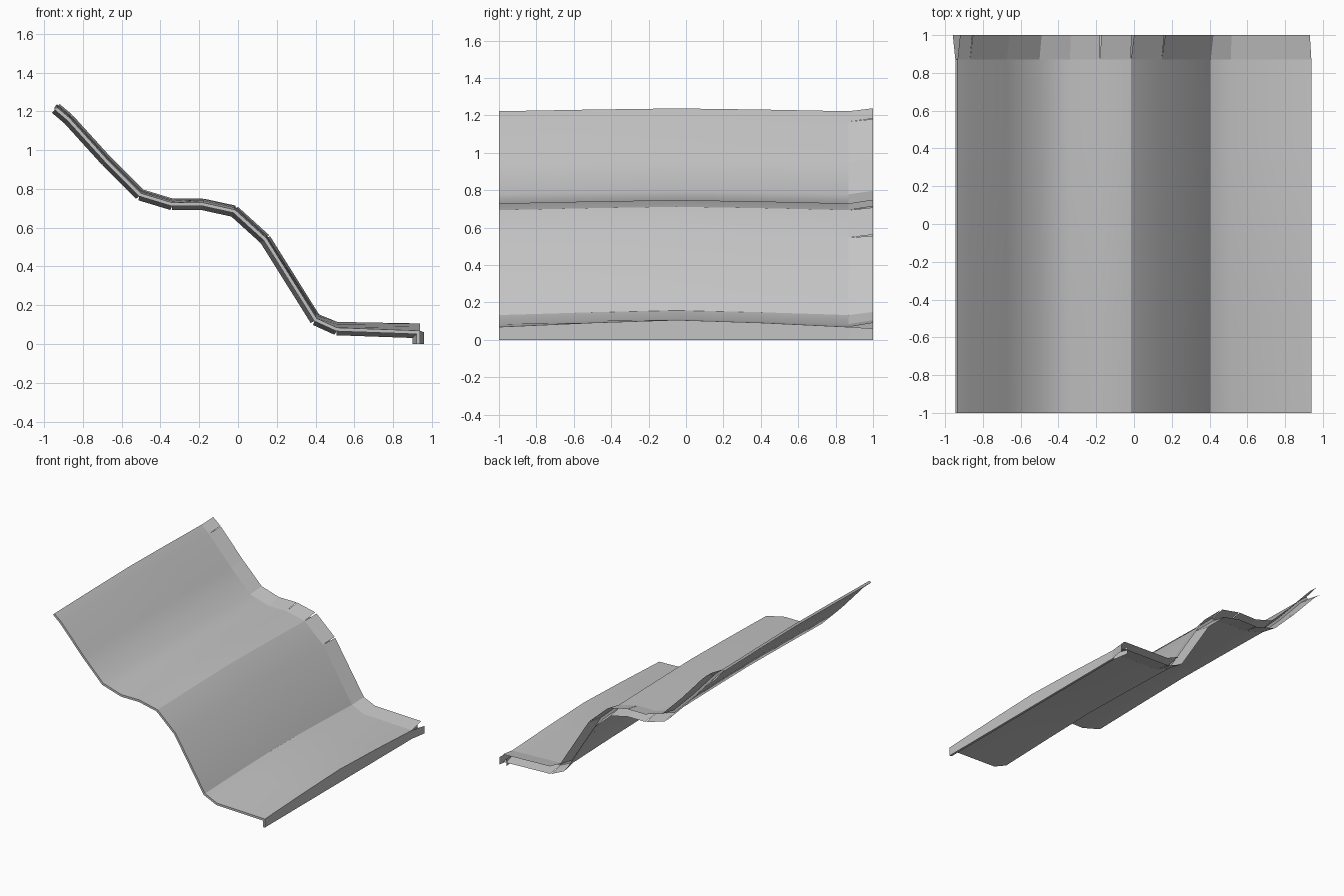
import bpy
import bmesh
from math import radians
from mathutils import Vector

cube = bpy.data.objects.get("Cube")
if cube:
    bpy.data.objects.remove(cube, do_unlink=True)

grey = bpy.data.materials.new("plain grey")
grey.use_nodes = True
colour = (0.55, 0.55, 0.55, 1)
grey.diffuse_color = colour
grey.node_tree.nodes["Principled BSDF"].inputs["Base Color"].default_value = colour

# Wavy cross-section (x, z, crown height); the last point ends the skirt
PROFILE = [(-.94, 1.215, .015), (-.875, 1.16, .015), (-.68, .945, .015),
           (-.505, .77, .015), (-.34, .72, .015), (-.18, .72, .018),
           (-.02, .685, .018), (.14, .54, .015), (.4, .125, .025),
           (.51, .075, .03), (.93, .06, .037), (.93, 0, 0)]
# Stations along the length (y, share of the crown)
STATIONS = [(-1, 0), (-.5, .6), (-.05, 1), (.4, .6), (.87, 0)]
HALF = .009      # half the sheet thickness
FLARE = .03      # how far each lip stands off at the end


def make_object(name, bm):
    mesh = bpy.data.meshes.new(name)
    bm.to_mesh(mesh)
    bm.free()
    mesh.materials.append(grey)
    obj = bpy.data.objects.new(name, mesh)
    bpy.context.collection.objects.link(obj)
    bpy.ops.object.select_all(action="DESELECT")
    obj.select_set(True)
    bpy.context.view_layer.objects.active = obj
    return obj


# Main sheet with its skirt
bm = bmesh.new()
rows = [[bm.verts.new((x, y, z + crown * share)) for x, z, crown in PROFILE]
        for y, share in STATIONS]
for near, far in zip(rows, rows[1:]):
    for i in range(len(PROFILE) - 1):
        bm.faces.new((near[i], near[i + 1], far[i + 1], far[i]))
sheet = make_object("wavy_sheet", bm)
solid = sheet.modifiers.new("thickness", "SOLIDIFY")
solid.thickness = 2 * HALF
solid.offset = 0
solid.use_even_offset = True
bpy.ops.object.modifier_apply(modifier=solid.name)
# Trim the skirt flat on the ground
for v in sheet.data.vertices:
    v.co.z = max(v.co.z, 0)
bpy.ops.object.shade_smooth_by_angle(angle=radians(29))

# Flared end lips: one flat panel per segment, so outer bends open into slits
points = [Vector((x, 0, z)) for x, z, _ in PROFILE]
normals = []
for a, b in zip(points, points[1:]):
    d = (b - a).normalized()
    normals.append(Vector((-d.z, 0, d.x)))


def mitre(i):
    a, b = normals[max(i - 1, 0)], normals[min(i, len(normals) - 1)]
    m = (a + b).normalized()
    return m / m.dot(a)


for name, side in (("upper_lip", 1), ("lower_lip", -1)):
    bm = bmesh.new()
    for i, n in enumerate(normals):
        start, end = Vector((0, .87, 0)), Vector((0, 1, 0))
        quad = [points[i] + mitre(i) * HALF * side + start,
                points[i + 1] + mitre(i + 1) * HALF * side + start,
                points[i + 1] + n * FLARE * side + end,
                points[i] + n * FLARE * side + end]
        for p in quad:
            p.z = max(p.z, 0)
        bm.faces.new([bm.verts.new(p) for p in quad[::side]])
    make_object(name, bm)
